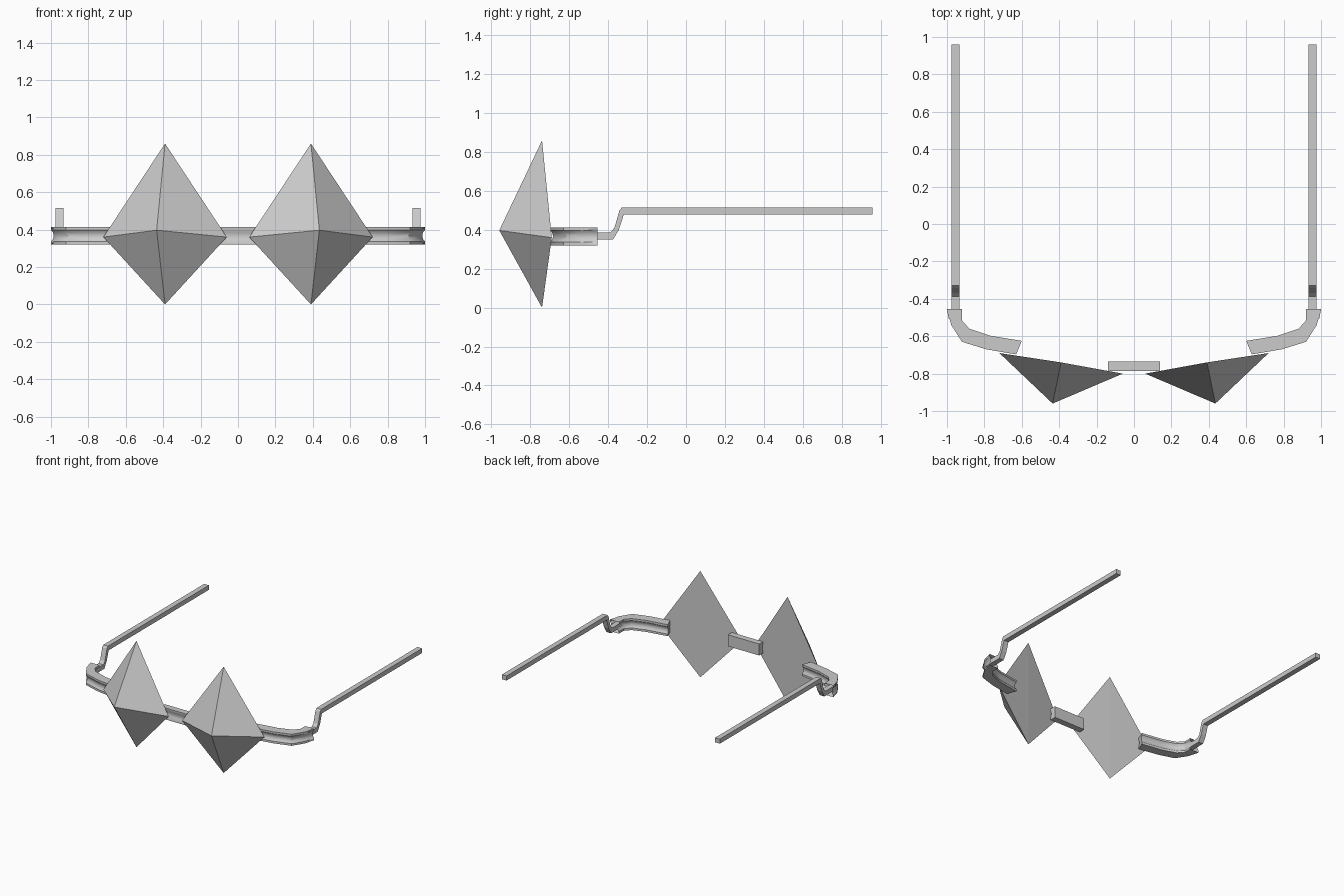
import bpy, bmesh
from mathutils import Vector

if "Cube" in bpy.data.objects:
    bpy.data.objects.remove(bpy.data.objects["Cube"])

grey = bpy.data.materials.new("grey")
grey.diffuse_color = (0.6, 0.6, 0.6, 1)
grey.use_nodes = True
grey.node_tree.nodes["Principled BSDF"].inputs["Base Color"].default_value = grey.diffuse_color


def finish(bm, name, smooth=False):
    bmesh.ops.recalc_face_normals(bm, faces=bm.faces)
    me = bpy.data.meshes.new(name)
    bm.to_mesh(me)
    bm.free()
    ob = bpy.data.objects.new(name, me)
    bpy.context.collection.objects.link(ob)
    me.materials.append(grey)
    if smooth:
        bpy.ops.object.select_all(action='DESELECT')
        ob.select_set(True)
        bpy.context.view_layer.objects.active = ob
        bpy.ops.object.shade_smooth_by_angle(angle=0.6)
    return ob


def loft(rings, name, smooth=False, socket=False):
    """Skin closed rings of points and cap both ends."""
    bm = bmesh.new()
    rows = [[bm.verts.new(p) for p in ring] for ring in rings]
    n = len(rows[0])
    for a, b in zip(rows, rows[1:]):
        for i in range(n):
            j = (i + 1) % n
            bm.faces.new((a[i], a[j], b[j], b[i]))
    bm.faces.new(rows[0])
    end = bm.faces.new(rows[-1])
    if socket:
        # hollow out the end that holds the arm
        bmesh.ops.recalc_face_normals(bm, faces=bm.faces)
        bmesh.ops.inset_region(bm, faces=[end], thickness=0.012)
        bmesh.ops.translate(bm, verts=end.verts, vec=(0, -0.05, 0))
    return finish(bm, name, smooth)


# Cross-section: (fraction from inner to outer edge, height), grooved in front
groove = [(1, .32), (1, .337), (.86, .35), (.82, .367), (.86, .384), (1, .397), (1, .413)]
back_groove = [(0, .413), (0, .397), (.14, .384), (.18, .367), (.14, .35), (0, .337), (0, .32)]

# Curved end piece: inner and outer edge seen from above
inner = [(.60, -.625), (.77, -.597), (.88, -.56), (.92, -.515), (.92, -.455)]
outer = [(.63, -.697), (.79, -.67), (.92, -.63), (.977, -.54), (1.0, -.455)]

# Arm: side outline as paired lower and upper (y, z) points
arm_low = [(-.50, .35), (-.375, .35), (-.345, .40), (-.32, .478), (.96, .478)]
arm_top = [(-.50, .387), (-.388, .387), (-.368, .41), (-.342, .50), (-.33, .515), (.96, .515)]

for s, side in ((-1, "left"), (1, "right")):
    # Faceted lens: flat kite behind, one raised point in front
    bm = bmesh.new()
    rim = [bm.verts.new((s * x, y, z)) for x, y, z in
           ((.06, -.80, .36), (.39, -.74, .86), (.72, -.69, .36), (.39, -.74, 0))]
    tip = bm.verts.new((s * .435, -.96, .397))
    for i in range(4):
        bm.faces.new((rim[i], rim[(i + 1) % 4], tip))
    bm.faces.new((rim[0], rim[1], rim[3]))
    bm.faces.new((rim[1], rim[2], rim[3]))
    finish(bm, side + "_lens")

    # Grooved end piece
    rings = []
    for a, b in zip(inner, outer):
        a, b = Vector(a), Vector(b)
        ring = []
        for t, z in groove + back_groove:
            p = a.lerp(b, t)
            ring.append((s * p.x, p.y, z))
        rings.append(ring)
    loft(rings, side + "_end_piece", smooth=True, socket=True)

    # Bent arm
    outline = arm_low + arm_top[::-1]
    loft([[(s * x, y, z) for y, z in outline] for x in (.933, .975)], side + "_arm")

# Bridge: straight bar, grooved in front and flat behind
section = groove + [(0, .413), (0, .32)]
loft([[(x, -.735 - .05 * t, z) for t, z in section] for x in (-.14, .14)],
     "bridge", smooth=True)
